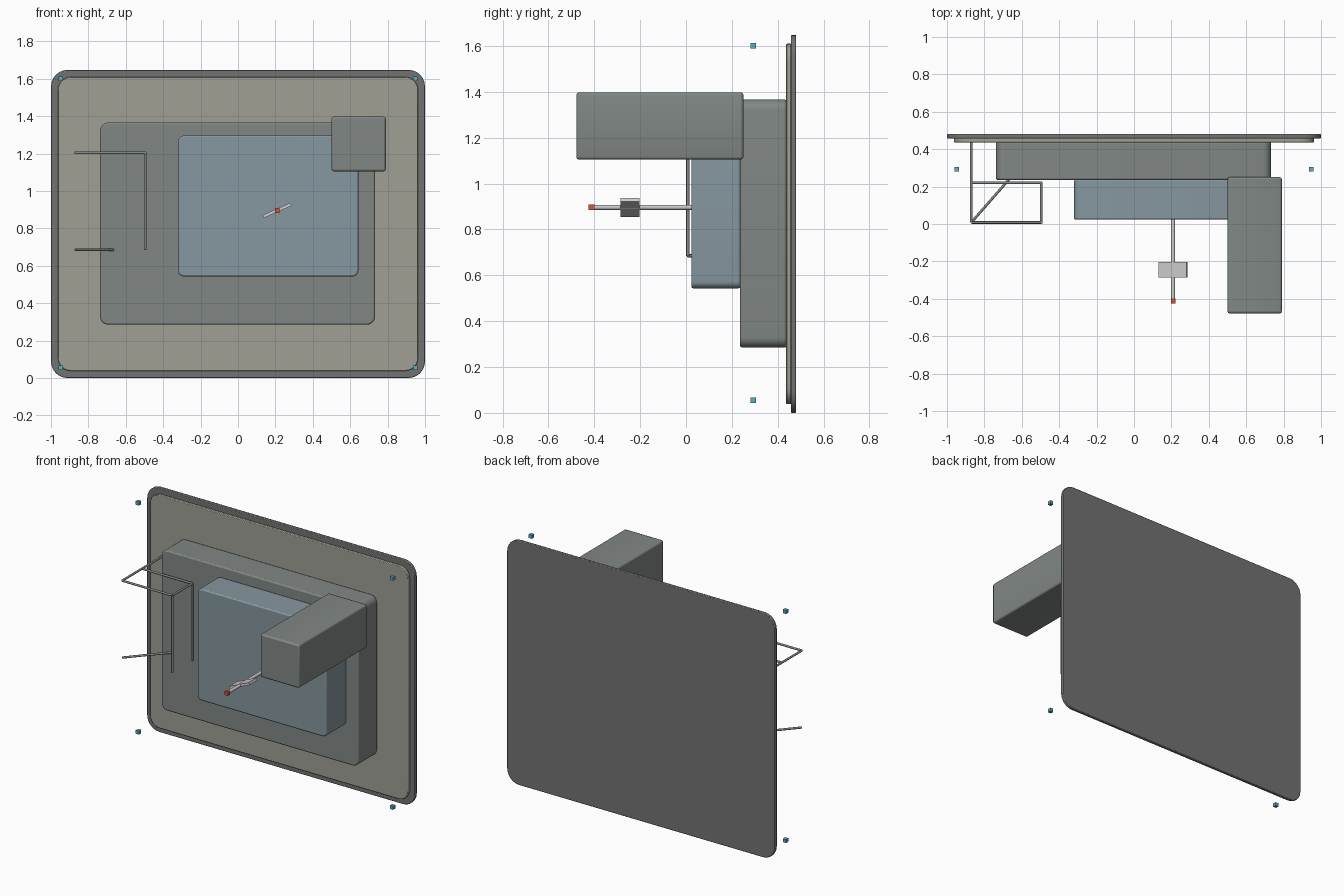
import bpy, bmesh
from math import radians, pi, cos, sin
from mathutils import Vector

if "Cube" in bpy.data.objects:
    bpy.data.objects.remove(bpy.data.objects["Cube"])


def mat(name, rgb):
    m = bpy.data.materials.new(name)
    m.diffuse_color = (*rgb, 1)
    m.use_nodes = True
    m.node_tree.nodes["Principled BSDF"].inputs["Base Color"].default_value = m.diffuse_color
    return m


STEEL = mat("dark_steel", (0.17, 0.17, 0.17))
PANEL = mat("panel_grey", (0.35, 0.35, 0.30))
HOUSING = mat("housing_grey", (0.22, 0.245, 0.235))
BLUE = mat("blue_grey", (0.24, 0.31, 0.35))
TEAL = mat("teal", (0.10, 0.45, 0.52))
RED = mat("red", (0.70, 0.08, 0.04))
LIGHT = mat("light_grey", (0.55, 0.55, 0.55))


def finish(name, bm, material):
    bmesh.ops.recalc_face_normals(bm, faces=bm.faces)
    me = bpy.data.meshes.new(name)
    bm.to_mesh(me)
    bm.free()
    ob = bpy.data.objects.new(name, me)
    bpy.context.collection.objects.link(ob)
    me.materials.append(material)
    bpy.context.view_layer.objects.active = ob
    ob.select_set(True)
    bpy.ops.object.shade_smooth_by_angle(angle=radians(35))
    ob.select_set(False)
    return ob


def slab(name, x, y, z, radius, edge, material, seg=6):
    """Rounded rectangle in the xz plane, extruded along y, edges eased."""
    bm = bmesh.new()
    pts = []
    corners = ((x[1], z[1], -1, -1), (x[0], z[1], 1, -1),
               (x[0], z[0], 1, 1), (x[1], z[0], -1, 1))
    for k, (cx, cz, sx, sz) in enumerate(corners):
        for i in range(seg + 1):
            a = pi / 2 * (k + i / seg)
            pts.append((cx + sx * radius + radius * cos(a), y[0],
                        cz + sz * radius + radius * sin(a)))
    f = bm.faces.new([bm.verts.new(p) for p in pts])
    new = bmesh.ops.extrude_face_region(bm, geom=[f])["geom"]
    bmesh.ops.translate(bm, vec=(0, y[1] - y[0], 0),
                        verts=[v for v in new if isinstance(v, bmesh.types.BMVert)])
    ob = finish(name, bm, material)
    if edge:
        b = ob.modifiers.new("ease", "BEVEL")
        b.width, b.segments, b.angle_limit = edge, 2, radians(40)
    return ob


def box(name, centre, size, material, turn=0):
    bm = bmesh.new()
    bmesh.ops.create_cube(bm, size=1)
    bmesh.ops.scale(bm, vec=size, verts=bm.verts)
    ob = finish(name, bm, material)
    ob.location = centre
    ob.rotation_euler.y = turn
    return ob


def rod(name, a, b, radius, material):
    a, b = Vector(a), Vector(b)
    bm = bmesh.new()
    bmesh.ops.create_cone(bm, cap_ends=True, segments=12, radius1=radius,
                          radius2=radius, depth=(b - a).length)
    ob = finish(name, bm, material)
    ob.location = (a + b) / 2
    ob.rotation_euler = (b - a).to_track_quat("Z", "Y").to_euler()
    return ob


# Wall panel and stepped housings
slab("back_plate", (-1, 1), (0.458, 0.48), (0, 1.648), 0.09, 0.004, STEEL)
slab("front_panel", (-0.963, 0.963), (0.437, 0.459), (0.038, 1.61), 0.07, 0.004, PANEL)
slab("main_housing", (-0.738, 0.733), (0.236, 0.438), (0.285, 1.366), 0.045, 0.008, HOUSING)
slab("blue_housing", (-0.32, 0.643), (0.023, 0.237), (0.543, 1.296), 0.03, 0.008, BLUE)
slab("side_duct", (0.5, 0.79), (-0.478, 0.25), (1.105, 1.397), 0.012, 0.01, HOUSING, 3)

# Shaft with a tilted paddle and red tip
SX, SZ = 0.209, 0.896
rod("shaft", (SX, -0.40, SZ), (SX, 0.024, SZ), 0.011, LIGHT)
box("paddle", (SX, -0.244, SZ), (0.164, 0.084, 0.017), LIGHT, radians(-24))
box("shaft_tip", (SX, -0.412, SZ), (0.025, 0.025, 0.025), RED)

# Corner markers
for sx in (-1, 1):
    for z in (0.055, 1.6):
        box("corner_marker", (sx * 0.948, 0.293, z), (0.024, 0.024, 0.024), TEAL)

# Side bracket made of thin rods
L, R, F, B, T, D = -0.87, -0.496, 0.008, 0.22, 1.204, 0.685
paths = {
    "bracket_arm": ((L, F, T), (L, 0.44, T)),
    "bracket_front_bar": ((L, F, T), (R, F, T)),
    "bracket_rear_bar": ((L, B, T), (R, B, T)),
    "bracket_side_bar": ((R, F, T), (R, B, T)),
    "bracket_front_drop": ((R, F, T), (R, F, D)),
    "bracket_rear_drop": ((R, B, T), (R, B, D)),
    "bracket_lower_brace": ((L, F, D), (-0.667, 0.24, D)),
}
for name, (a, b) in paths.items():
    rod(name, a, b, 0.007, HOUSING)
